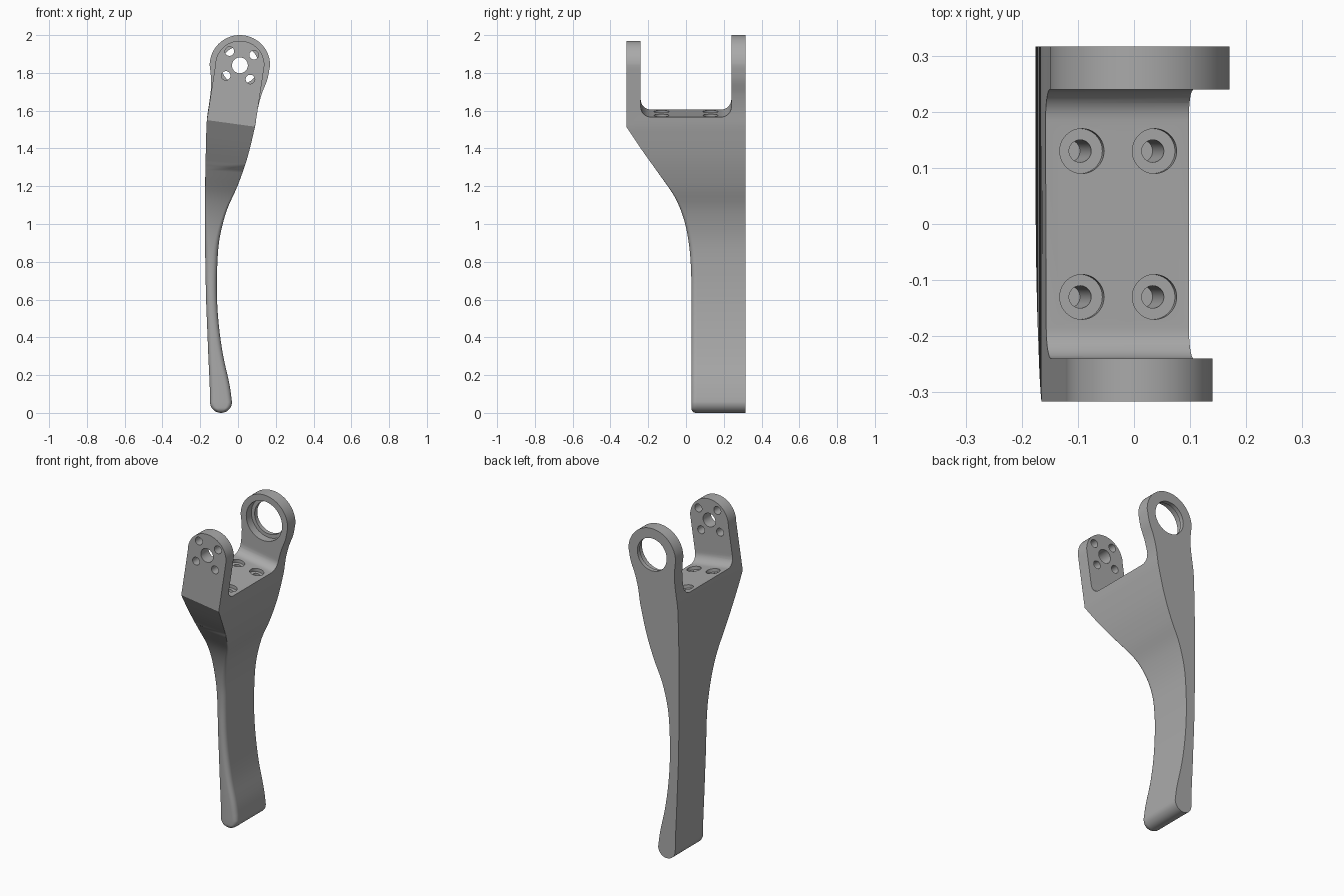
import bpy, bmesh, math
from mathutils import Matrix

cube = bpy.data.objects.get("Cube")
if cube:
    bpy.data.objects.remove(cube)

grey = bpy.data.materials.new("satin_grey")
grey.use_nodes = True
COLOUR = (0.4, 0.4, 0.4, 1)
grey.diffuse_color = COLOUR
grey.node_tree.nodes["Principled BSDF"].inputs["Base Color"].default_value = COLOUR

# Main dimensions
BACK, INNER = 0.316, 0.24          # outer and inner faces of the two ears
EAR_X, EAR_Z = 0.01, 1.84          # shared pivot axis
FRONT_R, BACK_R = 0.13, 0.16       # ear radii
TIP_X, TIP_R = -0.09, 0.058        # rounded lower tip
EDGE_Z = 1.533                     # crease where the front ear begins
TILT = 0.155                       # slope of the bracket floor
FLOOR_Z = 1.581

# Height, left edge, right edge of the side outline
OUTLINE = [
    (0.06, -0.148, -0.032), (0.15, -0.150, -0.045), (0.3, -0.157, -0.078),
    (0.45, -0.163, -0.100), (0.6, -0.169, -0.111), (0.75, -0.172, -0.111),
    (0.92, -0.175, -0.098), (1.07, -0.175, -0.060), (1.2, -0.174, -0.004),
    (1.35, -0.171, 0.047), (EDGE_Z, -0.165, 0.090), (1.62, -0.154, 0.104),
    (1.7, -0.144, 0.126), (1.77, -0.143, 0.155), (EAR_Z, -0.150, 0.170),
]
# Height and position of the front face
FRONT = [
    (0.6, 0.028), (0.75, 0.027), (0.89, 0.016), (1.02, -0.010),
    (1.14, -0.058), (1.25, -0.130), (1.4, -0.232), (EDGE_Z, -BACK),
]


def smooth(table, z, col=1):
    """Cubic interpolation through a table of heights and values."""
    z = min(max(z, table[0][0]), table[-1][0])
    i = max(k for k in range(len(table) - 1) if table[k][0] <= z)

    def slope(k):
        a, b = table[max(k - 1, 0)], table[min(k + 1, len(table) - 1)]
        return (b[col] - a[col]) / (b[0] - a[0])

    (z0, v0), (z1, v1) = [(table[k][0], table[k][col]) for k in (i, i + 1)]
    h = z1 - z0
    t = (z - z0) / h
    return (v0 * (1 + 2 * t) * (1 - t) ** 2 + slope(i) * h * t * (1 - t) ** 2
            + v1 * t * t * (3 - 2 * t) + slope(i + 1) * h * t * t * (t - 1))


def lerp(a, b, t):
    return a + (b - a) * t


def cap(cx, cz, r, angle):
    """Left x, right x and height on a round end."""
    w = r * math.cos(angle)
    return cx - w, cx + w, cz + r * math.sin(angle)


def section(back, front, yf, r, shear=0.0, steps=5):
    """Closed ring with rounded front corners; edges are (left, right, z)."""
    r = min(r, (front[1] - front[0]) * 0.48)
    mid = max(-INNER, yf + r + 0.004)
    left = [(back[0], BACK, back[2]), (back[0], INNER, back[2]), (front[0], mid, front[2])]
    right = [(back[1], BACK, back[2]), (back[1], INNER, back[2]), (front[1], mid, front[2])]
    for k in range(steps + 1):
        a = math.pi / 2 * k / steps
        dx, y = r * (1 - math.cos(a)), yf + r * (1 - math.sin(a))
        left.append((front[0] + dx, y, front[2]))
        right.append((front[1] - dx, y, front[2]))
    return [(x, y, z - shear * (x + 0.04)) for x, y, z in left + right[::-1]]


# Stations from the tip to the tops of the ears
rings = []
N = 14
for k in range(N + 1):
    edge = cap(TIP_X, TIP_R, TIP_R, math.pi / 2 * (k / N - 1))
    f = 0.025
    depth = max(f - edge[2], 0)
    rings.append(section(edge, edge, 0.028 + f - math.sqrt(f * f - depth * depth), f))

heights = [lerp(0.09, EDGE_Z, k / 56) for k in range(57)]
heights += [lerp(EDGE_Z, EAR_Z, k / 16) for k in range(1, 16)]
for z in heights:
    back = (smooth(OUTLINE, z, 1), smooth(OUTLINE, z, 2), z)
    front = back
    if z > EDGE_Z:
        t = (z - EDGE_Z) / (EAR_Z - EDGE_Z)
        front = (lerp(-0.165, EAR_X - FRONT_R, t), lerp(0.09, EAR_X + FRONT_R, t), z)
        shear = 0.137 * (1 - t)
    else:
        shear = 0.137 * max(0, (z - 1.0) / (EDGE_Z - 1.0))
    fillet = 0.027 * min(1, max(0, (1.3 - z) / 0.45))
    rings.append(section(back, front, smooth(FRONT, z), fillet, shear))

for k in range(25):
    a = math.pi / 2 * k / 24
    rings.append(section(cap(EAR_X, EAR_Z, BACK_R, a), cap(EAR_X, EAR_Z, FRONT_R, a), -BACK, 0))

# Lever body: loft through the stations
bm = bmesh.new()
loops = [[bm.verts.new(p) for p in ring] for ring in rings]
for lo, hi in zip(loops, loops[1:]):
    n = len(lo)
    for i in range(n):
        j = (i + 1) % n
        bm.faces.new((lo[i], lo[j], hi[j], hi[i]))
bmesh.ops.remove_doubles(bm, verts=bm.verts, dist=1e-5)
bmesh.ops.dissolve_degenerate(bm, edges=bm.edges, dist=1e-6)
bmesh.ops.recalc_face_normals(bm, faces=bm.faces)
mesh = bpy.data.meshes.new("lever_body")
bm.to_mesh(mesh)
bm.free()
mesh.materials.append(grey)
body = bpy.data.objects.new("lever_body", mesh)
bpy.context.collection.objects.link(body)

cutters = []


def add_cutter(name, bm, matrix):
    bmesh.ops.transform(bm, matrix=matrix, verts=bm.verts)
    me = bpy.data.meshes.new(name)
    bm.to_mesh(me)
    bm.free()
    me.materials.append(grey)
    ob = bpy.data.objects.new(name, me)
    bpy.context.collection.objects.link(ob)
    ob.hide_render = True
    cutters.append(ob)


def hole(name, r, length, matrix):
    bm = bmesh.new()
    bmesh.ops.create_cone(bm, cap_ends=True, segments=40, radius1=r, radius2=r, depth=length)
    add_cutter(name, bm, matrix)


# Channel between the ears, with filleted floor edges
floor = Matrix.Translation((0, 0, FLOOR_Z)) @ Matrix.Rotation(TILT, 4, 'Y')
bm = bmesh.new()
bmesh.ops.create_cube(bm, size=1, matrix=Matrix.Translation((0, 0, 0.5)) @ Matrix.Diagonal((1, 2 * INNER, 1, 1)))
low = [e for e in bm.edges if all(v.co.z < 0.01 for v in e.verts)
       and abs(e.verts[0].co.y - e.verts[1].co.y) < 0.01]
bmesh.ops.bevel(bm, geom=low, offset=0.055, segments=8, profile=0.5, affect='EDGES')
add_cutter("channel_cutter", bm, floor)

# Counterbored screw holes in the floor
for x in (-0.094, 0.037):
    for y in (-0.13, 0.13):
        hole("counterbore_cutter", 0.04, 0.04, floor @ Matrix.Translation((x, y, 0)))
        hole("screw_cutter", 0.02, 0.3, floor @ Matrix.Translation((x, y, 0)))


def across(x, y, z):
    return Matrix.Translation((x, y, z)) @ Matrix.Rotation(math.pi / 2, 4, 'X')


# Front ear: centre hole and four bolt holes
hole("front_pivot_cutter", 0.042, 0.2, across(EAR_X, -0.28, EAR_Z))
for k in range(4):
    a = math.radians(36.5 + 90 * k)
    hole("bolt_cutter", 0.024, 0.2, across(EAR_X + 0.092 * math.cos(a), -0.28, EAR_Z + 0.092 * math.sin(a)))

# Back ear: bearing seat stepped from the inside
hole("bearing_bore_cutter", 0.1, 0.2, across(EAR_X, 0.28, EAR_Z))
hole("bearing_seat_cutter", 0.122, 0.1, across(EAR_X, 0.24, EAR_Z))

# Apply the cuts and shade
bpy.ops.object.select_all(action='DESELECT')
body.select_set(True)
bpy.context.view_layer.objects.active = body
for ob in cutters:
    mod = body.modifiers.new(ob.name, 'BOOLEAN')
    mod.operation, mod.solver, mod.object = 'DIFFERENCE', 'EXACT', ob
    bpy.ops.object.modifier_apply(modifier=mod.name)
for ob in cutters:
    bpy.data.objects.remove(ob)
bpy.ops.object.shade_smooth_by_angle(angle=math.radians(25))
